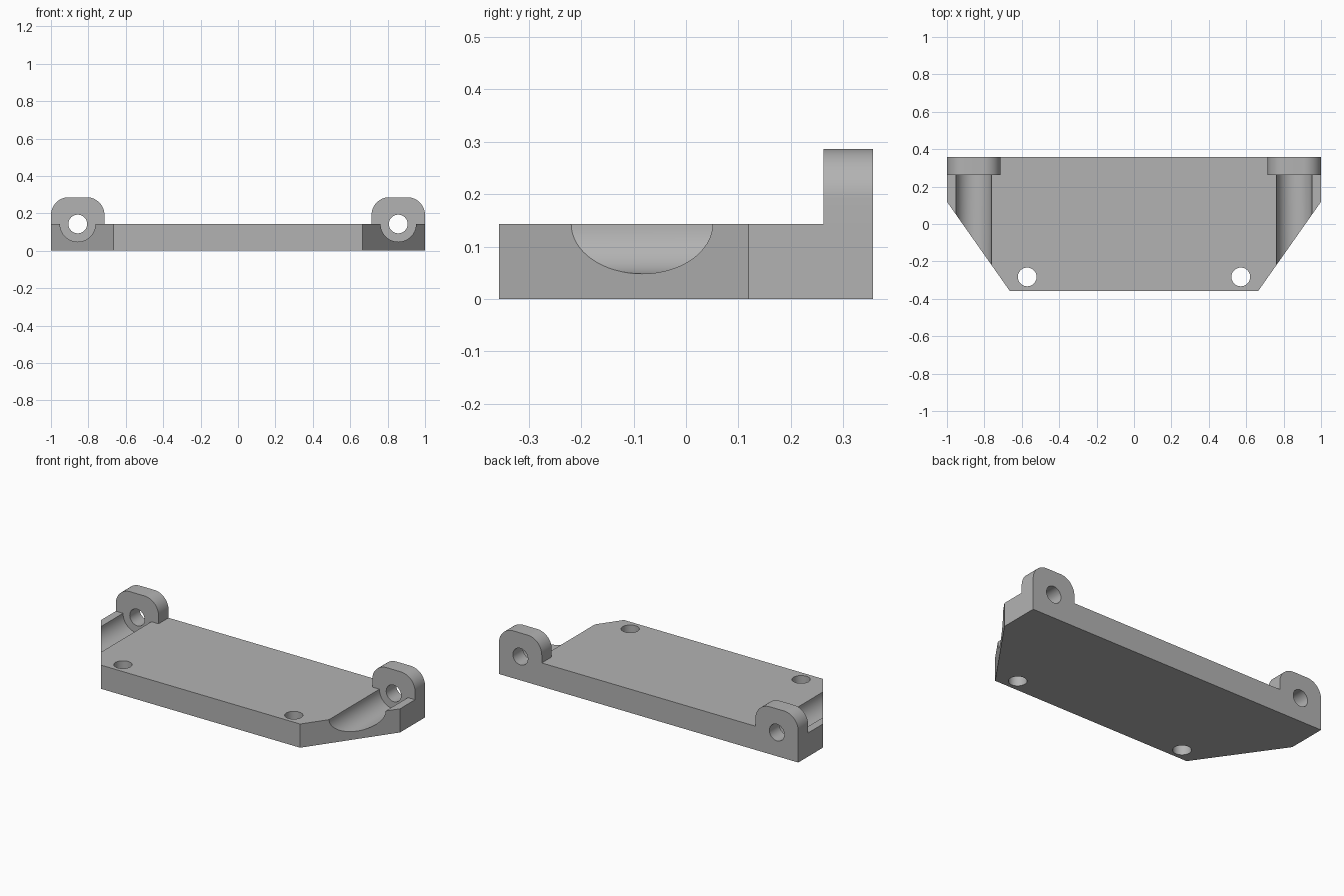
import bpy, bmesh, math
from mathutils import Vector

cube = bpy.data.objects.get("Cube")
if cube:
    bpy.data.objects.remove(cube, do_unlink=True)

# Main dimensions
DEPTH = 0.357        # half depth of the plate
THICK = 0.143        # plate thickness, also the height of the bore axis
LUG_FRONT = 0.262
LUG_X = 0.857
LUG_HALF = 0.143
LUG_RADIUS = 0.095
GROOVE_RADIUS = 0.095
HOLE_RADIUS = 0.05

grey = bpy.data.materials.new("plain grey")
grey.use_nodes = True
colour = (0.45, 0.45, 0.45, 1)
grey.diffuse_color = colour
grey.node_tree.nodes["Principled BSDF"].inputs["Base Color"].default_value = colour


def prism(name, points, direction):
    """Extrude a closed outline along a direction."""
    bm = bmesh.new()
    face = bm.faces.new([bm.verts.new(p) for p in points])
    top = bmesh.ops.extrude_face_region(bm, geom=[face])["geom"]
    moved = [v for v in top if isinstance(v, bmesh.types.BMVert)]
    bmesh.ops.translate(bm, verts=moved, vec=Vector(direction))
    bmesh.ops.recalc_face_normals(bm, faces=bm.faces)
    mesh = bpy.data.meshes.new(name)
    bm.to_mesh(mesh)
    bm.free()
    mesh.materials.append(grey)
    obj = bpy.data.objects.new(name, mesh)
    bpy.context.collection.objects.link(obj)
    return obj


def arc(cx, cy, radius, start, end, steps):
    angles = [math.radians(start + (end - start) * i / steps) for i in range(steps + 1)]
    return [(cx + radius * math.cos(a), cy + radius * math.sin(a)) for a in angles]


def circle(cx, cy, radius):
    return arc(cx, cy, radius, 0, 360, 64)[:-1]


def combine(target, tool, operation):
    """Apply a boolean and discard the tool."""
    tool.hide_render = True
    mod = target.modifiers.new(operation.lower(), "BOOLEAN")
    mod.operation = operation
    mod.solver = "EXACT"
    mod.object = tool
    bpy.context.view_layer.objects.active = target
    bpy.ops.object.modifier_apply(modifier=mod.name)
    bpy.data.objects.remove(tool, do_unlink=True)


# Plate with the two front corners cut off
right_half = [(0.665, -DEPTH), (1, 0.119), (1, DEPTH)]
outline = right_half + [(-x, y) for x, y in reversed(right_half)]
bracket = prism("mounting_bracket", [(x, y, 0) for x, y in outline], (0, 0, THICK))

for side in (-1, 1):
    x = side * LUG_X

    # Round-topped lug at the back corner
    inset = LUG_HALF - LUG_RADIUS
    shoulder = 2 * THICK - LUG_RADIUS
    profile = [(x - LUG_HALF, 0), (x + LUG_HALF, 0)]
    profile += arc(x + inset, shoulder, LUG_RADIUS, 0, 90, 16)
    profile += arc(x - inset, shoulder, LUG_RADIUS, 90, 180, 16)
    lug = prism("lug", [(px, LUG_FRONT, pz) for px, pz in profile],
                (0, DEPTH - LUG_FRONT, 0))
    combine(bracket, lug, "UNION")

    # Half-round groove in front of the lug
    groove = prism("groove_cutter",
                   [(px, -0.5, pz) for px, pz in circle(x, THICK, GROOVE_RADIUS)],
                   (0, LUG_FRONT + 0.5, 0))
    combine(bracket, groove, "DIFFERENCE")

    # Bore through the lug
    bore = prism("bore_cutter",
                 [(px, 0.1, pz) for px, pz in circle(x, THICK, HOLE_RADIUS)],
                 (0, 0.5, 0))
    combine(bracket, bore, "DIFFERENCE")

    # Vertical screw hole near the front edge
    screw = prism("screw_cutter",
                  [(px, py, -0.1) for px, py in circle(side * 0.571, -0.283, HOLE_RADIUS)],
                  (0, 0, 0.5))
    combine(bracket, screw, "DIFFERENCE")

# Smooth curves, sharp edges
bpy.ops.object.select_all(action="DESELECT")
bracket.select_set(True)
bpy.context.view_layer.objects.active = bracket
bpy.ops.object.shade_smooth_by_angle(angle=math.radians(30))
